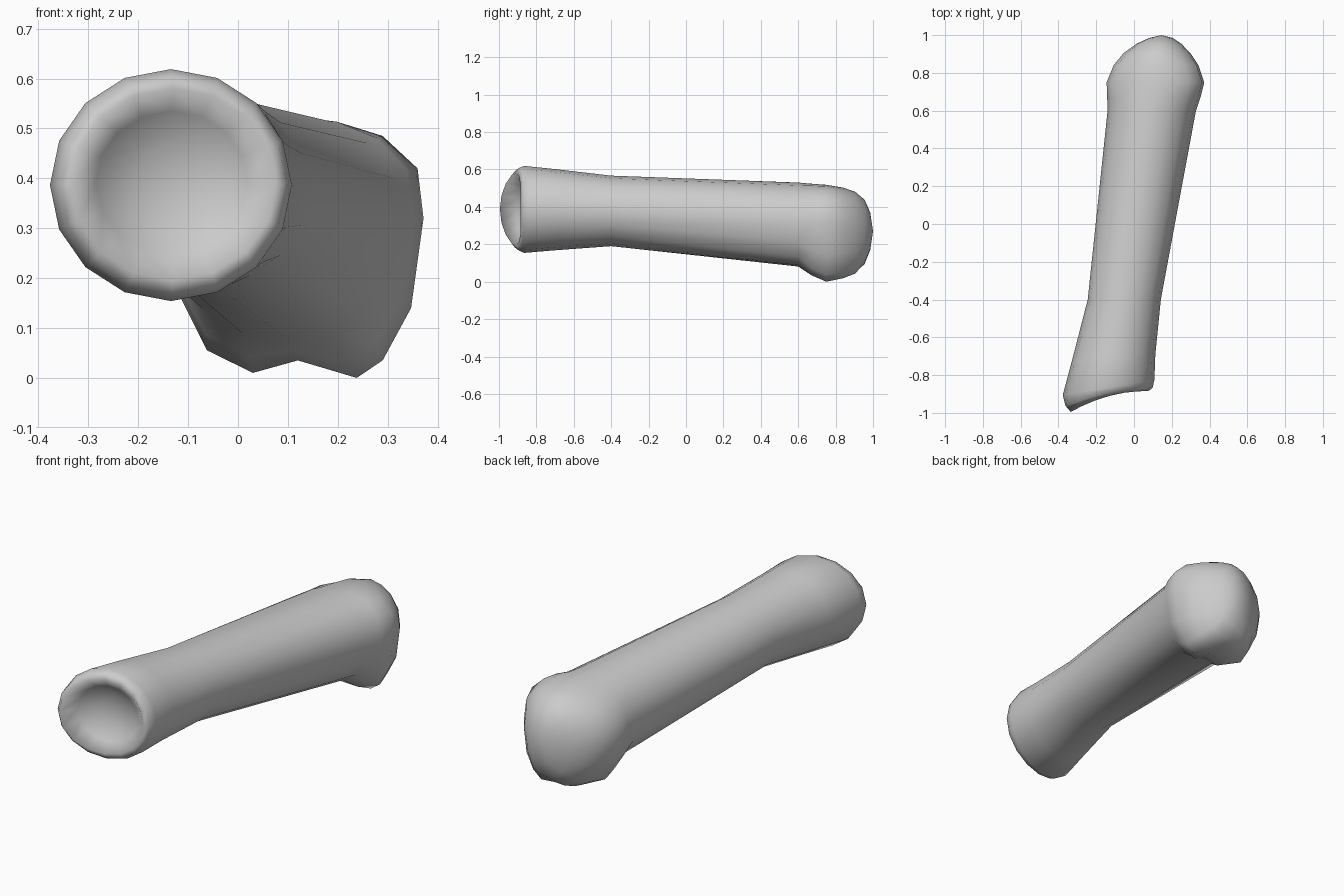
import bpy, bmesh, math

if "Cube" in bpy.data.objects:
    bpy.data.objects.remove(bpy.data.objects["Cube"])

N = 16

# Head cross-section with two knuckle bumps underneath (x, z), counter-clockwise from the right
HEAD = [(.372, .32), (.36, .42), (.29, .485), (.21, .51), (.13, .518), (.04, .50),
        (-.05, .46), (-.12, .385), (-.145, .29), (-.125, .18), (-.062, .055), (.03, .01),
        (.12, .035), (.238, 0), (.29, .035), (.347, .14)]
HEAD_UNIT = [((x - .1135) / .2585, (z - .259) / .259) for x, z in HEAD]
CIRCLE = [(math.cos(2 * math.pi * i / N), math.sin(2 * math.pi * i / N)) for i in range(N)]


def ring(y, x0, x1, z0, z1, knuckle=0.0, slant=0.0, bulge=0.0):
    """Cross-section filling the given box; knuckle blends towards the head outline."""
    cx, cz, rx, rz = (x0 + x1) / 2, (z0 + z1) / 2, (x1 - x0) / 2, (z1 - z0) / 2
    pts = []
    for (a, b), (c, d) in zip(CIRCLE, HEAD_UNIT):
        u, v = a + (c - a) * knuckle, b + (d - b) * knuckle
        pts.append((cx + rx * u, y + slant * u + bulge * u * u, cz + rz * v))
    return pts


rings = [
    # Hollow socket at the front end, from its floor out to the slanted rim
    ring(-.84, -.20, -.03, .31, .47, slant=.01),
    ring(-.875, -.285, .02, .245, .535, slant=.03),
    ring(-.91, -.335, .075, .195, .58, slant=.055, bulge=-.03),
    ring(-.895, -.363, .098, .167, .607, slant=.047, bulge=-.02),
    ring(-.865, -.377, .108, .154, .619, slant=.04),
    # Shaft
    ring(-.70, -.325, .113, .168, .602, slant=.01),
    ring(-.40, -.245, .142, .19, .567),
    ring(.60, -.14, .328, .075, .53, .2),
    # Rounded head with knuckles
    ring(.67, -.142, .352, .03, .524, .75),
    ring(.75, -.145, .372, 0, .518, 1),
    ring(.84, -.108, .342, .015, .503, .8),
    ring(.905, -.055, .298, .035, .48, .5),
    ring(.955, .015, .25, .09, .438, .2),
    ring(.985, .08, .205, .17, .37),
]

# Skin the rings and close both ends with a fan
bm = bmesh.new()
loops = [[bm.verts.new(p) for p in r] for r in rings]
for a, b in zip(loops, loops[1:]):
    for i in range(N):
        j = (i + 1) % N
        bm.faces.new((a[i], a[j], b[j], b[i]))
for loop, tip in ((loops[0], (-.115, -.83, .39)), (loops[-1], (.145, 1.0, .27))):
    t = bm.verts.new(tip)
    for i in range(N):
        bm.faces.new((loop[i], loop[(i + 1) % N], t))
bmesh.ops.recalc_face_normals(bm, faces=bm.faces)
for f in bm.faces:
    f.smooth = True

mesh = bpy.data.meshes.new("finger_bone")
bm.to_mesh(mesh)
bm.free()
bpy.context.collection.objects.link(bpy.data.objects.new("finger_bone", mesh))
